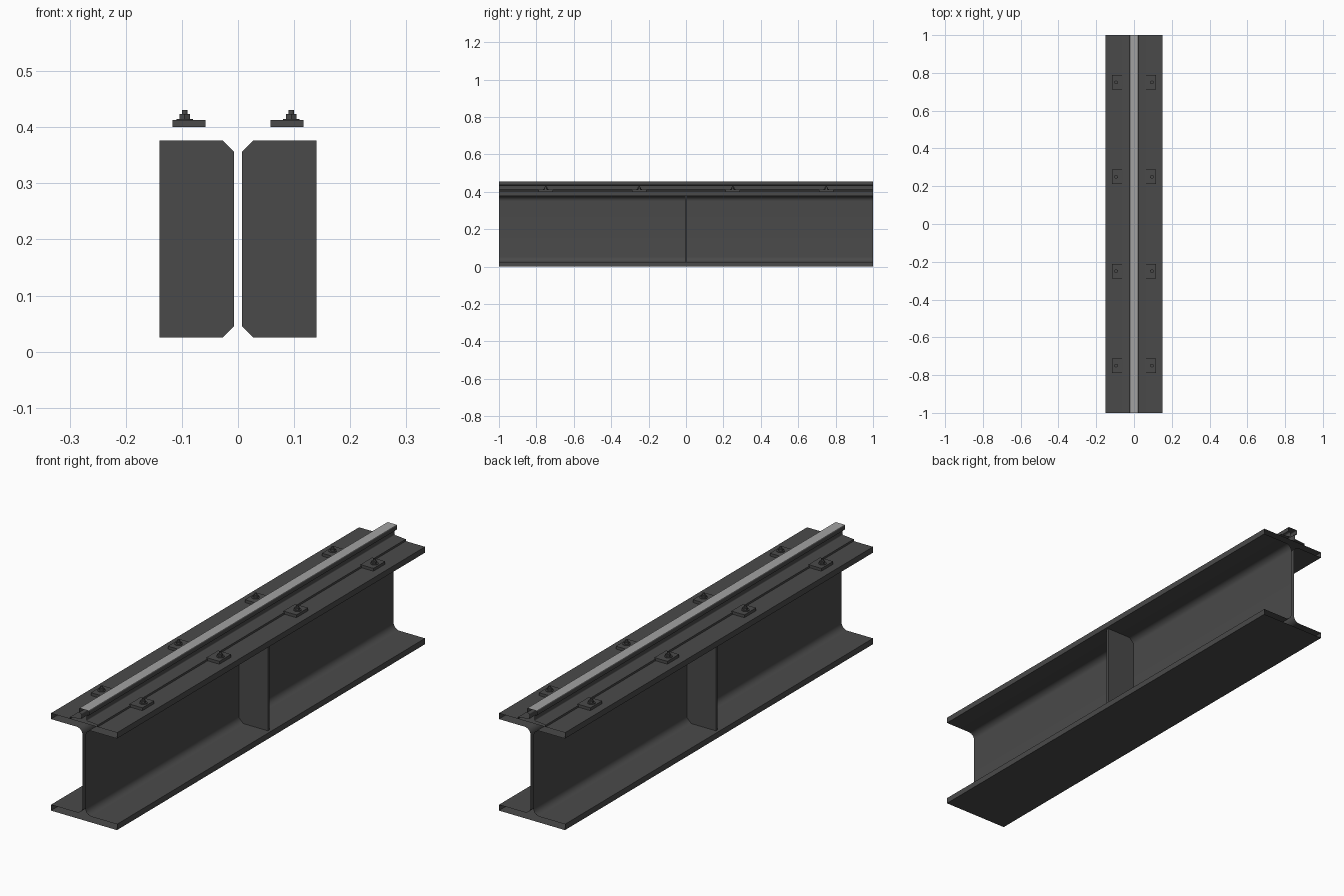
import bpy, bmesh, math
from mathutils import Matrix

if "Cube" in bpy.data.objects:
    bpy.data.objects.remove(bpy.data.objects["Cube"])

def material(name, v):
    m = bpy.data.materials.new(name)
    m.diffuse_color = (v, v, v, 1)
    m.use_nodes = True
    m.node_tree.nodes["Principled BSDF"].inputs["Base Color"].default_value = m.diffuse_color
    return m

STEEL = material("dark steel", 0.068)
POLISHED = material("polished running surface", 0.36)

def finish(name, bm, mat):
    mesh = bpy.data.meshes.new(name)
    bm.to_mesh(mesh)
    bm.free()
    mesh.materials.append(mat)
    mesh.shade_smooth()
    mesh.set_sharp_from_angle(angle=math.radians(30))
    ob = bpy.data.objects.new(name, mesh)
    bpy.context.collection.objects.link(ob)
    return ob

def arc(cx, cz, r, a0, a1, n=8):
    return [(cx + r * math.cos(math.radians(a0 + (a1 - a0) * i / n)),
             cz + r * math.sin(math.radians(a0 + (a1 - a0) * i / n))) for i in range(n + 1)]

def prism(bm, pts, y0, y1, caps):
    """Extrude an x-z outline along y; open ended when caps is False."""
    a = [bm.verts.new((x, y0, z)) for x, z in pts]
    b = [bm.verts.new((x, y1, z)) for x, z in pts]
    n = len(pts)
    for i in range(n):
        j = (i + 1) % n
        bm.faces.new((a[i], b[i], b[j], a[j]))
    if caps:
        bm.faces.new(a)
        bm.faces.new(b[::-1])

def symmetric(half):
    """Right half listed bottom to top, closed with its mirror image."""
    return half + [(-x, z) for x, z in reversed(half)]

def cylinder(bm, x, y, z0, z1, r, sides):
    bmesh.ops.create_cone(bm, cap_ends=True, segments=sides, radius1=r, radius2=r,
                          depth=z1 - z0, matrix=Matrix.Translation((x, y, (z0 + z1) / 2)))

# wide-flange beam, open at both ends
web, fil = 0.00675, 0.027
half = [(0.15, 0), (0.15, 0.024)]
half += arc(web + fil, 0.024 + fil, fil, 270, 180)
half += arc(web + fil, 0.376 - fil, fil, 180, 90)
half += [(0.15, 0.376), (0.15, 0.4)]
bm = bmesh.new()
prism(bm, symmetric(half), -1, 1, False)
finish("beam", bm, STEEL)

# crane rail, open at both ends
half = [(0.0625, 0.4), (0.0625, 0.408), (0.027, 0.411)]
half += arc(0.016, 0.4155, 0.004, 270, 180, 4)
half += arc(0.016, 0.431, 0.004, 180, 90, 4)
half += [(0.0225, 0.437)]
half += arc(0.0185, 0.4515, 0.004, 0, 90, 4)
bm = bmesh.new()
prism(bm, symmetric(half), -1, 1, False)
finish("rail", bm, STEEL)

# bright strip worn on the rail head
bm = bmesh.new()
bm.faces.new([bm.verts.new((x, y, 0.4562)) for x, y in
              ((-0.02, -1), (0.02, -1), (0.02, 1), (-0.02, 1))])
finish("running_surface", bm, POLISHED)

for side, s in (("right", 1), ("left", -1)):
    # web stiffener with clipped inner corners
    pts = [(0.14, 0.025), (0.14, 0.376), (0.027, 0.376),
           (0.007, 0.356), (0.007, 0.045), (0.027, 0.025)]
    pts = [(s * x, z) for x, z in pts][::s]
    bm = bmesh.new()
    prism(bm, pts, -0.005, 0.005, True)
    bmesh.ops.recalc_face_normals(bm, faces=bm.faces[:])
    finish(f"stiffener_{side}", bm, STEEL)

    # rail clips, each with washer, nut and stud
    for i, y in enumerate((-0.75, -0.25, 0.25, 0.75)):
        bm = bmesh.new()
        pts = [(s * x, z) for x, z in
               ((0.058, 0.4008), (0.117, 0.4008), (0.117, 0.4125), (0.058, 0.4125))]
        prism(bm, pts, y - 0.038, y + 0.038, True)
        bmesh.ops.recalc_face_normals(bm, faces=bm.faces[:])
        bx = s * 0.095
        cylinder(bm, bx, y, 0.4125, 0.415, 0.015, 24)
        cylinder(bm, bx, y, 0.415, 0.4235, 0.0105, 6)
        cylinder(bm, bx, y, 0.4235, 0.431, 0.005, 16)
        finish(f"rail_clip_{side}_{i + 1}", bm, STEEL)
